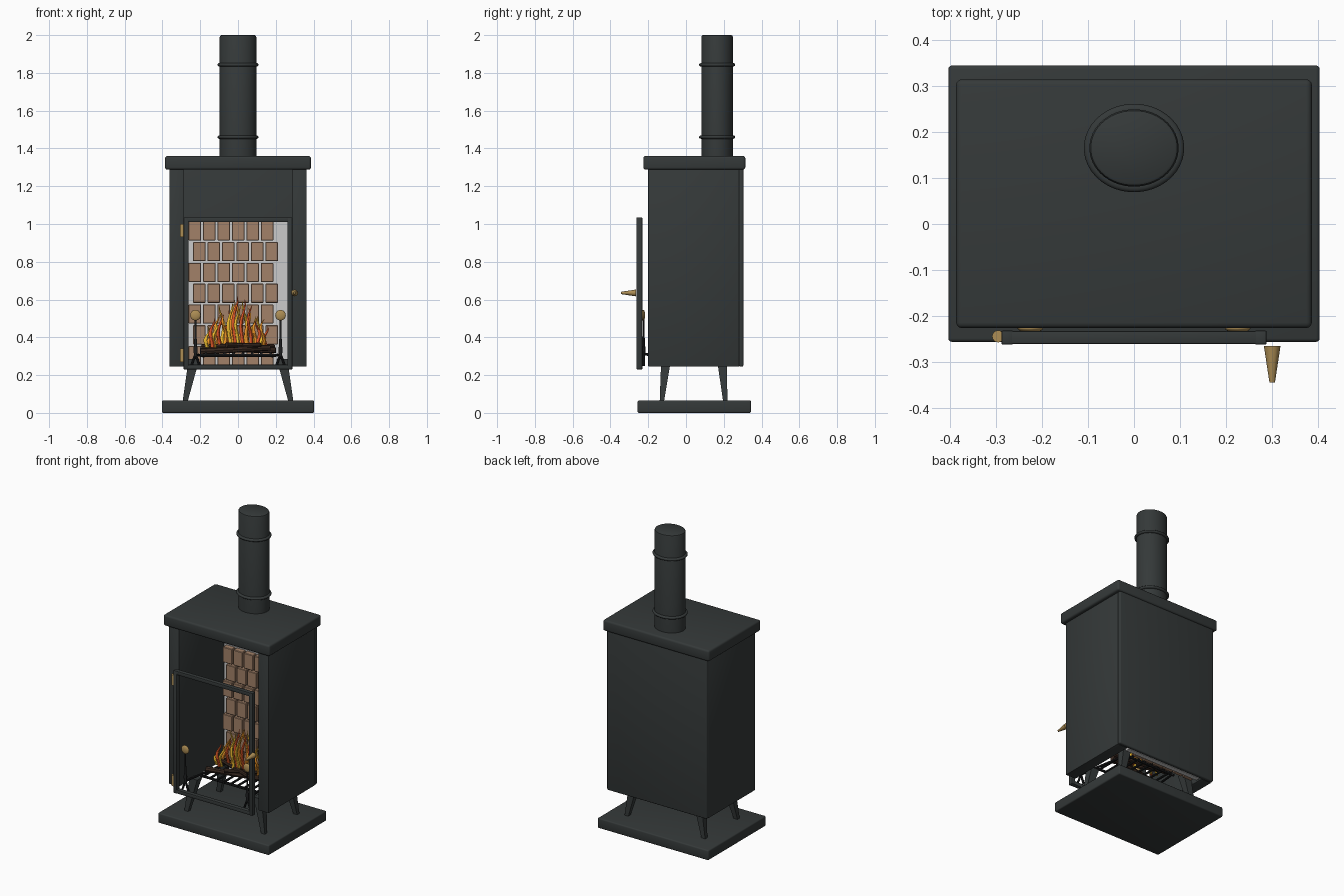
import bpy, bmesh, math, random
from mathutils import Vector, Matrix

if "Cube" in bpy.data.objects:
    bpy.data.objects.remove(bpy.data.objects["Cube"])

random.seed(4)


def material(name, rgb):
    m = bpy.data.materials.new(name)
    m.diffuse_color = (*rgb, 1)
    m.use_nodes = True
    m.node_tree.nodes["Principled BSDF"].inputs["Base Color"].default_value = m.diffuse_color
    return m


IRON = material("iron", (0.035, 0.041, 0.041))
BLACK = material("soot_iron", (0.012, 0.013, 0.014))
BRICK = material("brick_clay", (0.36, 0.22, 0.14))
BRASS = material("brass", (0.42, 0.27, 0.09))
WOOD = material("charred_wood", (0.04, 0.022, 0.015))
FLAMES = [material("flame_yellow", (0.85, 0.5, 0.03)),
          material("flame_orange", (0.85, 0.3, 0.02)),
          material("flame_red", (0.7, 0.09, 0.02))]


def finish(bm, name, mat, smooth=True):
    bmesh.ops.recalc_face_normals(bm, faces=bm.faces)
    me = bpy.data.meshes.new(name)
    bm.to_mesh(me)
    bm.free()
    ob = bpy.data.objects.new(name, me)
    bpy.context.collection.objects.link(ob)
    if mat:
        me.materials.append(mat)
    if smooth:
        bpy.ops.object.select_all(action='DESELECT')
        ob.select_set(True)
        bpy.context.view_layer.objects.active = ob
        bpy.ops.object.shade_smooth_by_angle(angle=math.radians(35))
    return ob


def add_box(bm, lo, hi):
    lo, hi = Vector(lo), Vector(hi)
    bmesh.ops.create_cube(bm, size=1, matrix=Matrix.Translation((lo + hi) / 2)
                          @ Matrix.Diagonal((*(hi - lo), 1)))


def boxes(name, spans, mat, bevel=0.0, seg=3):
    bm = bmesh.new()
    for lo, hi in spans:
        add_box(bm, lo, hi)
    if bevel:
        bmesh.ops.bevel(bm, geom=bm.edges[:], offset=bevel, segments=seg,
                        profile=0.5, affect='EDGES')
    return finish(bm, name, mat)


def tube(bm, stations, sides=8):
    """Loft of (centre, rx, ry) rings lying in horizontal planes, capped."""
    rings = []
    for c, rx, ry in stations:
        rings.append([bm.verts.new((c[0] + rx * math.cos(a), c[1] + ry * math.sin(a), c[2]))
                      for a in (2 * math.pi * (i + 0.5) / sides for i in range(sides))])
    for a, b in zip(rings, rings[1:]):
        for i in range(sides):
            j = (i + 1) % sides
            bm.faces.new((a[i], a[j], b[j], b[i]))
    bm.faces.new(rings[0])
    bm.faces.new(rings[-1])


def add_rod(bm, p, q, r1, r2, sides=10):
    p, q = Vector(p), Vector(q)
    d = q - p
    mat = Matrix.Translation((p + q) / 2) @ d.to_track_quat('Z', 'Y').to_matrix().to_4x4()
    bmesh.ops.create_cone(bm, cap_ends=True, segments=sides, radius1=r1, radius2=r2,
                          depth=d.length, matrix=mat)


# hearth slab, firebox shell (open front and bottom), top plate
boxes("hearth_slab", [((-0.403, -0.256, 0), (0.403, 0.344, 0.066))], IRON, 0.008)
boxes("side_walls", [((-0.363, -0.2, 0.245), (-0.288, 0.282, 1.3)),
                     ((0.288, -0.2, 0.245), (0.363, 0.282, 1.3))], IRON, 0.004, 2)
boxes("back_wall", [((-0.363, 0.28, 0.245), (0.363, 0.304, 1.3))], IRON, 0.008)
boxes("top_plate", [((-0.386, -0.226, 1.288), (0.386, 0.314, 1.36))], IRON, 0.012)

# slightly oval flue pipe with two collars
bm = bmesh.new()
C = (0, 0.165)
tube(bm, [((*C, z), 0.097 - d, 0.084 - d) for z, d in
          ((1.35, 0), (1.99, 0), (1.997, 0.003), (2.0, 0.008))], 40)
finish(bm, "flue_pipe", IRON)
bm = bmesh.new()
for zc in (1.46, 1.843):
    tube(bm, [((*C, zc + 0.009 * math.sin(t)), 0.098 + 0.011 * math.cos(t), 0.085 + 0.011 * math.cos(t))
              for t in (math.pi * (k / 8 - 0.5) for k in range(9))], 40)
finish(bm, "flue_collars", IRON)

# splayed tapered legs
bm = bmesh.new()
for s in (-1, 1):
    for yt, yb in ((-0.105, -0.128), (0.19, 0.208)):
        tube(bm, [((s * 0.28, yb, 0.06), 0.019, 0.016), ((s * 0.233, yt, 0.285), 0.04, 0.037)], 4)
finish(bm, "legs", IRON)

# brick lining on its backing panel
boxes("brick_backing", [((-0.275, 0.25, 0.245), (0.275, 0.281, 1.02))], None)
bricks = []
for row in range(7):
    z1 = 1.014 - row * 0.11
    x0 = -0.262 + (row % 2) * 0.024
    for col in range(6):
        x = x0 + col * 0.0765
        bricks.append(((x, 0.215, z1 - 0.101), (x + 0.067, 0.255, z1)))
boxes("bricks", bricks, BRICK, 0.003, 1)

# door frame standing forward of the opening, hinges and knob
X, Z0, Z1, W = 0.288, 0.23, 1.035, 0.026
bm = bmesh.new()
for x in (-X, X - W):
    add_box(bm, (x, -0.262, Z0), (x + W, -0.231, Z1))
for z in (Z0, Z1 - W):
    add_box(bm, (-X + W / 2, -0.261, z + 0.0005), (X - W / 2, -0.232, z + W - 0.0005))
bmesh.ops.bevel(bm, geom=bm.edges[:], offset=0.004, segments=2, profile=0.5, affect='EDGES')
finish(bm, "door_frame", IRON)
bm = bmesh.new()
for z in (0.305, 0.965):
    add_rod(bm, (-0.295, -0.244, z - 0.035), (-0.295, -0.244, z + 0.035), 0.013, 0.013, 16)
finish(bm, "hinges", BRASS)
bm = bmesh.new()
add_rod(bm, (0.3, -0.265, 0.635), (0.3, -0.344, 0.635), 0.018, 0.006, 12)
finish(bm, "door_knob", BRASS)

# andirons: turned post, spread feet and a rail running back, with flat brass finials
bm = bmesh.new()
finial = bmesh.new()
for s in (-1, 1):
    x, y = s * 0.225, -0.224
    prof = ((0.3, 0.008), (0.34, 0.012), (0.36, 0.007), (0.39, 0.007), (0.41, 0.005), (0.495, 0.005))
    tube(bm, [((x, y, z), r, r * 0.9) for z, r in prof], 10)
    for d in (-1, 1):
        add_rod(bm, (x, y, 0.31), (x + d * 0.022, y, 0.25), 0.007, 0.007, 8)
    add_rod(bm, (x, y, 0.31), (x * 0.8, 0.14, 0.3), 0.007, 0.007, 8)
    bmesh.ops.create_uvsphere(finial, u_segments=20, v_segments=12, radius=1,
                              matrix=Matrix.Translation((x, y - 0.002, 0.517))
                              @ Matrix.Diagonal((0.028, 0.01, 0.028, 1)))
finish(bm, "andirons", BLACK)
finish(finial, "andiron_finials", BRASS)

# fire grate of crosswise and lengthwise bars
bm = bmesh.new()
for i in range(8):
    x = -0.17 + i * 0.049
    add_rod(bm, (x, -0.12, 0.315), (x, 0.15, 0.315), 0.007, 0.007, 8)
for y in (-0.1, 0.13):
    add_rod(bm, (-0.2, y, 0.305), (0.2, y, 0.305), 0.008, 0.008, 8)
finish(bm, "fire_grate", BLACK)

# stacked logs
bm = bmesh.new()
for p, q, r in (((-0.2, -0.04, 0.325), (0.17, 0.0, 0.345), 0.018),
                ((-0.17, 0.09, 0.34), (0.2, 0.06, 0.332), 0.018),
                ((-0.19, 0.08, 0.35), (0.12, -0.05, 0.36), 0.014),
                ((-0.06, -0.06, 0.36), (0.19, 0.1, 0.35), 0.014)):
    add_rod(bm, p, q, r, r * 0.85, 8)
finish(bm, "logs", WOOD)


# wavering flame tongues, tallest in the middle
def flame(bm, x, y, h, ph):
    n = 9
    st = []
    for k in range(n + 1):
        t = k / n
        r = 0.015 * (1 - t) ** 0.8 * (0.65 + 0.8 * t) + 0.0006
        sway = 0.012 * math.sin(ph + t * 6.5) * (0.3 + t)
        st.append(((x + sway, y + 0.5 * sway, 0.345 + h * t), r, r * 0.7))
    tube(bm, st, 8)


for c, name in enumerate(("flames_yellow", "flames_orange", "flames_red")):
    bm = bmesh.new()
    for i in range(c, 24, 3):
        x = -0.165 + i * 0.0135
        env = 1 - 0.55 * abs(x + 0.01) / 0.16
        flame(bm, x, 0.03 + random.uniform(-0.04, 0.05),
              0.31 * env * random.uniform(0.7, 1.02), random.uniform(0, 6.28))
    finish(bm, name, FLAMES[c])
